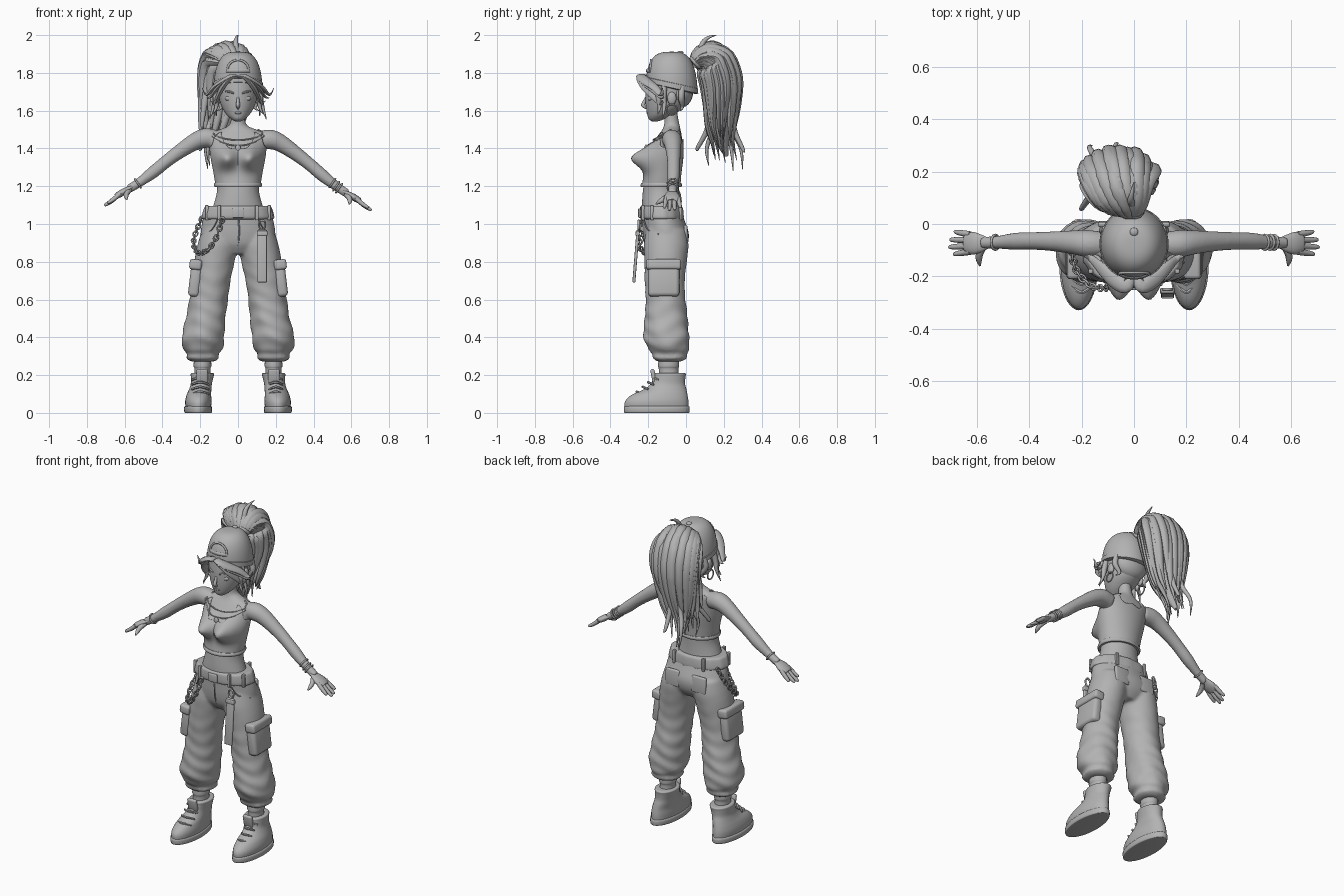
import bpy, bmesh, math, random
from mathutils import Vector, Matrix
from math import sin, cos, pi, exp, sqrt

random.seed(4)
clay = bpy.data.materials.new("clay_grey")
clay.diffuse_color = (0.45, 0.45, 0.45, 1)


def finish(name, bm):
    bmesh.ops.recalc_face_normals(bm, faces=bm.faces)
    me = bpy.data.meshes.new(name)
    bm.to_mesh(me)
    bm.free()
    me.materials.append(clay)
    ob = bpy.data.objects.new(name, me)
    bpy.context.collection.objects.link(ob)
    bpy.ops.object.select_all(action='DESELECT')
    ob.select_set(True)
    bpy.context.view_layer.objects.active = ob
    bpy.ops.object.shade_smooth_by_angle(angle=math.radians(50))
    return ob


def spline(rows, count):
    """Catmull-Rom samples through rows of numbers."""
    out, last = [], len(rows) - 1
    for k in range(count):
        u = k / (count - 1) * last
        i = min(int(u), last - 1)
        t = u - i
        a, b, c, d = (rows[max(0, min(last, i + j))] for j in (-1, 0, 1, 2))
        out.append(tuple(0.5 * (2*q + (r-p)*t + (2*p-5*q+4*r-s)*t*t + (3*q-p-3*r+s)*t**3)
                         for p, q, r, s in zip(a, b, c, d)))
    return out


def skin_rings(name, rings, caps=True):
    bm = bmesh.new()
    vs = [[bm.verts.new(p) for p in ring] for ring in rings]
    n = len(vs[0])
    for a, b in zip(vs, vs[1:]):
        for i in range(n):
            bm.faces.new((a[i], a[(i+1) % n], b[(i+1) % n], b[i]))
    if caps:
        bm.faces.new(vs[0])
        bm.faces.new(vs[-1])
    return finish(name, bm)


def loft(name, rows, n=40, steps=32, fold=None):
    """Horizontal ellipses: z, cx, cy, rx, ry."""
    rings = []
    for z, cx, cy, rx, ry in spline(rows, steps):
        ring = []
        for i in range(n):
            a = 2*pi*i/n
            k = 1 + (fold(a, z) if fold else 0)
            ring.append((cx + rx*k*cos(a), cy + ry*k*sin(a), z))
        rings.append(ring)
    return skin_rings(name, rings)


def frames(pts, steps, ref):
    s = spline(pts, steps)
    out = []
    for i, p in enumerate(s):
        t = (Vector(s[min(i+1, steps-1)][:3]) - Vector(s[max(i-1, 0)][:3])).normalized()
        n = Vector(ref) - t * t.dot(Vector(ref))
        n.normalize()
        out.append((Vector(p[:3]), n, t.cross(n), max(p[3], 0.001)))
    return out


def sweep(name, pts, n=10, steps=14, ref=(0, 1, 0), flat=1.0):
    """Tube through x, y, z, radius."""
    return skin_rings(name, [[c + u*r*cos(2*pi*i/n) + v*r*flat*sin(2*pi*i/n) for i in range(n)]
                             for c, u, v, r in frames(pts, steps, ref)])


def ball(name, loc, size):
    bm = bmesh.new()
    bmesh.ops.create_uvsphere(bm, u_segments=24, v_segments=14, radius=1,
                              matrix=Matrix.Translation(loc) @ Matrix.Diagonal((*size, 1)))
    return finish(name, bm)


def block(name, loc, size, rx=0, ry=0, bevel=0.01):
    bm = bmesh.new()
    m = Matrix.Translation(loc) @ Matrix.Rotation(rx, 4, 'X') @ Matrix.Rotation(ry, 4, 'Y')
    bmesh.ops.create_cube(bm, size=1, matrix=m @ Matrix.Diagonal((*size, 1)))
    bmesh.ops.bevel(bm, geom=bm.edges[:], offset=bevel, segments=3, affect='EDGES', profile=0.5)
    return finish(name, bm)


def ring(name, loc, R, r, rot=None, stretch=1.0, n=16):
    rot = rot or Matrix.Identity(4)
    rings = []
    for i in range(n + 1):
        a = 2*pi*i/n
        rings.append([Vector(loc) + rot @ Vector(((R + r*cos(b))*cos(a)*stretch, (R + r*cos(b))*sin(a), r*sin(b)))
                      for b in (2*pi*k/8 for k in range(8))])
    return skin_rings(name, rings, False)


def fuse(name, parts, voxel):
    bpy.ops.object.select_all(action='DESELECT')
    for p in parts:
        p.select_set(True)
    bpy.context.view_layer.objects.active = parts[0]
    bpy.ops.object.join()
    ob = parts[0]
    ob.name = name
    rm = ob.modifiers.new("merge", 'REMESH')
    rm.mode, rm.voxel_size, rm.use_smooth_shade = 'VOXEL', voxel, True
    sm = ob.modifiers.new("soften", 'SMOOTH')
    sm.factor, sm.iterations = 0.5, 4


# Torso surface, shared by skin, top and necklaces
TORSO = spline([(1.03, -.13, .155, .10), (1.10, -.135, .13, .098), (1.18, -.133, .111, .095),
                (1.26, -.125, .12, .092), (1.35, -.115, .137, .093), (1.42, -.10, .145, .08),
                (1.47, -.085, .15, .062), (1.495, -.078, .11, .05), (1.52, -.075, .05, .042),
                (1.56, -.078, .037, .037), (1.62, -.085, .036, .036)], 120)


def torso_pt(a, z, off=0.0):
    i = next((k for k in range(119) if TORSO[k+1][0] >= z), 118)
    p, q = TORSO[i], TORSO[i+1]
    t = (z - p[0]) / (q[0] - p[0])
    cy, rx, ry = (p[k] + (q[k] - p[k])*t for k in (1, 2, 3))
    x, y = (rx + off)*cos(a), cy + (ry + off)*sin(a)
    if sin(a) < 0:
        y -= 0.083*min(1, -1.6*sin(a))*exp(-((abs(x)-.062)/.055)**2 - ((z-1.35)/.055)**2)
    return (x, y, z)


def turn(n):
    return [2*pi*i/n for i in range(n)]


body = [skin_rings("torso", [[torso_pt(a, 1.03 + .59*k/50) for a in turn(48)] for k in range(51)])]
for s in (1, -1):
    lift = 0 if s > 0 else .025
    arm = [(.12, -.078, 1.445, .048), (.175, -.075, 1.447, .052), (.23, -.07, 1.425, .046), (.31, -.066, 1.37, .038),
           (.38, -.065, 1.315, .034), (.45, -.066, 1.255, .033), (.52, -.07, 1.20, .025), (.58, -.072, 1.16, .023)]
    body.append(sweep("arm", [(s*x, y, z + lift*x/.6, r) for x, y, z, r in arm], 20, 40))
    # Hands
    H = lambda *ps: [(s*x, y, z + lift, r) for x, y, z, r in ps]
    sweep("palm", H((.555, -.072, 1.175, .02), (.585, -.074, 1.158, .034), (.615, -.074, 1.14, .043),
                    (.645, -.072, 1.122, .034), (.65, -.072, 1.12, .01)), 16, 16, flat=.42)
    for k, (ty, ln) in enumerate(((-.115, .055), (-.088, .072), (-.06, .068), (-.03, .052))):
        y0 = -.106 + k*.022
        sweep("finger", H((.625, y0, 1.135, .012), (.625 + ln*.6, (y0 + ty)/2, 1.137 - ln*.55, .0115),
                          (.63 + ln, ty, 1.13 - ln*.75, .008), (.635 + ln, ty, 1.128 - ln*.78, .002)),
              8, 12, ref=(0, 0, 1))
    sweep("thumb", H((.575, -.085, 1.155, .015), (.59, -.115, 1.135, .014), (.592, -.14, 1.118, .011),
                     (.588, -.16, 1.105, .003)), 8, 12, ref=(1, 0, 0))
    for x, z in ((.50, 1.217), (.52, 1.2), (.535, 1.19)) if s > 0 else ((.53, 1.215),):
        ring("wrist_band", (s*x, -.07, z), .028, .005, Matrix.Rotation(s*math.radians(125), 4, 'Y'))
fuse("body_skin", body, .008)


# Cropped top, hem and necklaces
def top_edge(a):
    return 1.40 + .088*exp(-((abs(cos(a)) - .66)/.2)**2) + .05*max(0, sin(a))*(1 - abs(cos(a)))


top = skin_rings("crop_top", [[torso_pt(a, 1.2 + (top_edge(a) - 1.2)*k/30, .008) for a in turn(80)]
                              for k in range(31)], False)
top.modifiers.new("cloth", 'SOLIDIFY').thickness = .01
skin_rings("top_hem", [[torso_pt(a, 1.195 + .022*k/4, .011 + .005*sin(pi*k/4)) for a in turn(60)]
                       for k in range(5)])
for drop in (.055, .085):
    sweep("necklace", [torso_pt(-pi/2 + u*1.5, 1.50 - drop*cos(u*pi/2)**1.2, .007) + (.004,)
                       for u in (k/6 - 1 for k in range(13))], 6, 40, ref=(0, 0, 1))
px, py, pz = torso_pt(-pi/2, 1.40, .012)
ball("pendant", (px, py, pz), (.015, .009, .02))

# Baggy trousers
def fold(a, z):
    low = max(0, min(1, (.9 - z)/.45))
    return low*(.028*sin(70*z + 2.2*sin(a*2 + 6*z)) + .018*sin(5*a + 22*z))


HIP = [(1.07, 0, -.13, .172, .105), (1.02, 0, -.12, .187, .112), (.95, 0, -.107, .198, .122),
       (.89, 0, -.105, .185, .112), (.84, 0, -.105, .10, .08)]
LEG = [(.97, .10, -.105, .09, .105), (.89, .108, -.105, .106, .118), (.80, .125, -.108, .107, .112),
       (.70, .142, -.112, .102, .106), (.60, .156, -.109, .102, .105), (.50, .17, -.105, .105, .114),
       (.40, .186, -.103, .112, .12), (.34, .187, -.092, .104, .108), (.312, .187, -.088, .085, .09),
       (.29, .187, -.087, .088, .092), (.272, .187, -.088, .06, .066)]
trousers = [loft("hips", HIP)]
for s in (1, -1):
    trousers.append(loft("leg", [(z, s*x, y, rx, ry) for z, x, y, rx, ry in LEG], 48, 90, fold))
fuse("trousers", trousers, .009)
loft("waistband", [(1.025, 0, -.125, .18, .108), (1.035, 0, -.128, .192, .116), (1.075, 0, -.13, .182, .115),
                   (1.092, 0, -.131, .172, .11), (1.095, 0, -.131, .15, .098)], 48, 16,
     lambda a, z: .012*sin(14*a))
block("buckle", (0, -.245, 1.058), (.06, .016, .05), bevel=.005)
for x, y in ((.1, -.228), (-.1, -.228), (.165, -.18), (-.165, -.18), (.1, -.03), (-.1, -.03)):
    block("belt_loop", (x, y, 1.06), (.018, .018, .08), bevel=.004)
sweep("fly_seam", [(.004, -.237, 1.02, .004), (.006, -.236, .95, .004), (0, -.212, .885, .003)], 6, ref=(1, 0, 0))

for s in (1, -1):
    block("cargo_pocket", (s*.226, -.118, .705), (.06, .165, .18), ry=-s*.12, bevel=.02)
    block("pocket_flap", (s*.224, -.118, .785), (.066, .185, .055), ry=-s*.12, bevel=.014)
    sweep("hip_pocket_seam", [(s*.11, -.224, 1.02, .004), (s*.14, -.202, .97, .004), (s*.19, -.145, .945, .004)],
          6, ref=(0, 0, 1))
    block("seat_pocket", (s*.09, -.0, .945), (.095, .02, .10), rx=.05, bevel=.009)

# Hanging strap with clip
block("hanging_strap", (.128, -.265, .83), (.05, .016, .28), rx=-.08, bevel=.005)
block("strap_keeper", (.128, -.256, .95), (.056, .022, .025), rx=-.08, bevel=.005)
ring("strap_clip", (.128, -.25, .995), .025, .006, Matrix.Rotation(pi/2, 4, 'X'), .7)

# Hip chain
chain = frames([(-.085, -.238, 1.02, 1), (-.115, -.245, .93, 1), (-.165, -.235, .86, 1), (-.215, -.185, .85, 1),
                (-.235, -.12, .90, 1), (-.218, -.07, .97, 1), (-.185, -.05, 1.04, 1)], 24, (1, 0, 0))
for k, (c, u, v, r) in enumerate(chain):
    if k % 2:
        u, v = v, u
    t = u.cross(v)
    ring("chain_link", c, .012, .0042, Matrix((t, u, v)).transposed().to_4x4(), 1.35, 12)

# Boots and socks
BOOT = [(.02, .21, -.155, .066, .168), (.06, .21, -.155, .07, .168), (.095, .207, -.14, .065, .148),
        (.125, .20, -.11, .059, .112), (.155, .194, -.095, .056, .09), (.19, .19, -.088, .06, .085),
        (.208, .188, -.086, .061, .085), (.212, .188, -.086, .045, .065)]
for s in (1, -1):
    loft("sock", [(.16, s*.188, -.09, .045, .055), (.23, s*.188, -.092, .042, .052), (.25, s*.188, -.092, .047, .056),
                  (.31, s*.188, -.09, .043, .053)], 24, 14)
    loft("boot", [(z, s*x, y, rx, ry) for z, x, y, rx, ry in BOOT], 36, 28)
    loft("boot_sole", [(0, s*.211, -.155, .066, .168), (.004, s*.211, -.155, .073, .173),
                       (.03, s*.211, -.155, .074, .174), (.036, s*.211, -.155, .066, .165)], 36, 10)
    block("boot_tongue", (s*.19, -.172, .195), (.06, .022, .075), rx=.2, bevel=.009)
    for k in range(4):
        z, y = .105 + .025*k, -.262 + (.08*k/3)**.9 * .85
        sweep("boot_lace", [(s*.205 - .04, y + .03, z - .005, .006), (s*.2, y, z + .008, .007),
                            (s*.195 + .04, y + .03, z - .005, .006)], 6, 10, ref=(0, 0, 1))

# Head and face
loft("head", [(1.543, 0, -.165, .015, .015), (1.556, 0, -.155, .036, .042), (1.58, 0, -.135, .062, .07),
              (1.62, 0, -.11, .086, .102), (1.67, 0, -.095, .101, .12), (1.73, 0, -.085, .106, .128),
              (1.81, 0, -.08, .10, .12), (1.86, 0, -.08, .06, .07)], 40, 36)
sweep("nose", [(0, -.208, 1.675, .006), (0, -.225, 1.638, .010), (0, -.225, 1.626, .011), (0, -.208, 1.612, .006)],
      10, 12, ref=(1, 0, 0))
ball("lips", (0, -.203, 1.588), (.02, .007, .006))
for s in (1, -1):
    ball("eye", (s*.045, -.188, 1.665), (.023, .014, .015))
    sweep("brow", [(s*.018, -.212, 1.69, .003), (s*.045, -.205, 1.70, .006), (s*.08, -.17, 1.705, .003)],
          6, 10, ref=(0, 0, 1))
    ball("ear", (s*.106, -.075, 1.665), (.014, .024, .034))
    ring("hoop_earring", (s*.115, -.075, 1.605), .028, .004, Matrix.Rotation(pi/2, 4, 'Y'))

# Backward cap with strap opening
def cap_base(a):
    return 1.725 - .03*sin(a)


skin_rings("cap", [[(.128*cos(a)*cos(f)**.62, -.075 + .136*sin(a)*cos(f)**.62,
                     cap_base(a) + (1.912 - cap_base(a))*sin(f)) for a in turn(48)]
                   for f in (1.555*k/20 for k in range(21))])
skin_rings("cap_band", [[((.129 + w)*cos(a), -.075 + (.137 + w)*sin(a), cap_base(a) + h) for a in turn(48)]
                        for h, w in ((-.008, -.01), (-.004, .003), (.022, .002), (.026, -.008))])
ball("cap_button", (0, -.03, 1.908), (.016, .016, .009))


def cap_front(x, z):
    r = (1 - ((z - 1.755)/.157)**2)**.31
    return (x, -.077 - .136*sqrt(max(0, r*r - (x/.128)**2)), z)


sweep("cap_opening_rim", [cap_front(.056*cos(pi*k/10), 1.815 + .053*sin(pi*k/10)) + (.006,) for k in range(11)],
      8, 30, ref=(0, 1, 0))
sweep("cap_strap", [cap_front(-.062 + .0155*k, 1.812) + (.010,) for k in range(9)], 8, 20, ref=(0, 0, 1), flat=.5)

# Fringe and side locks
ball("nape_hair", (0, -.03, 1.70), (.104, .068, .085))
for s in (1, -1):
    for k, (drop, out) in enumerate(((0, 0), (-.035, -.022), (.012, .022))):
        sweep("fringe_lock", [(s*.0, -.2, 1.775, .012), (s*.03, -.237, 1.782, .026), (s*.075, -.215, 1.752 + drop/2, .03),
                              (s*(.118 + out/2), -.165, 1.71 + drop, .023), (s*(.145 + out), -.13, 1.672 + drop, .013),
                              (s*(.168 + out), -.125, 1.668 + drop + .02*k, .002)], 10, 20, flat=.5)
    for y, e, x in ((-.14, 1.58, .125), (-.115, 1.555, .14), (-.02, 1.6, .10)):
        sweep("side_lock", [(s*.108, y, 1.73, .015), (s*.118, y - .005, 1.67, .016), (s*(x - .01), y, 1.62, .010),
                            (s*(x + .01), y - .01, e, .002)], 8, 14)

# Ponytail core, layered locks and flyaways
CORE = [(0, .045, 1.85, .025), (-.02, .085, 1.878, .055), (-.05, .15, 1.86, .098), (-.06, .187, 1.76, .108),
        (-.075, .19, 1.64, .092), (-.095, .185, 1.52, .066), (-.115, .195, 1.43, .04), (-.13, .215, 1.36, .012)]
sweep("ponytail_core", CORE, 24, 40, ref=(1, 0, 0), flat=.85)
path = frames(CORE[:-1] + [(-.135, .215, 1.32, .035)], 41, (1, 0, 0))
for k in range(26):
    a, end = 2*pi*k/26 + random.uniform(-.1, .1), random.uniform(.78, 1.0)
    sway = random.uniform(-.025, .025)
    pts = []
    for j in range(13):
        u = j/12
        c, n, b, r = path[int(u*end*40)]
        spread = r*(.98 + .5*u**4)
        p = c + n*spread*1.18*cos(a) + b*spread*.88*sin(a) + Vector((sway, sway*.7, 0))*sin(5*u)*u
        pts.append((*p, .031*min(1, .3 + 3*u)*(1 - u**2.5) + .002))
    sweep("ponytail_lock", pts, 8, 30, ref=(1, 0, 0), flat=.8)
sweep("loose_tip", [(0, .06, 1.87, .014), (-.012, .085, 1.95, .014), (-.008, .115, 1.985, .009), (0, .16, 2.0, .002)],
      8, 16, ref=(1, 0, 0))
for x, y, z in ((-.17, .30, 1.29), (-.16, .12, 1.31), (-.07, .31, 1.38), (-.2, .07, 1.40), (-.12, .25, 1.28)):
    sweep("loose_strand", [(x*.4 - .04, (y + .19)/2, 1.62, .012), (x*.7 - .02, y*.6 + .07, 1.5, .014),
                           (x, y - .01, 1.40, .010), (x + .01, y, z, .002)], 8, 18, ref=(1, 0, 0))
# Hair tie
ring("hair_tie", (0, .05, 1.855), .03, .012, Matrix.Rotation(math.radians(-50), 4, 'X'))
